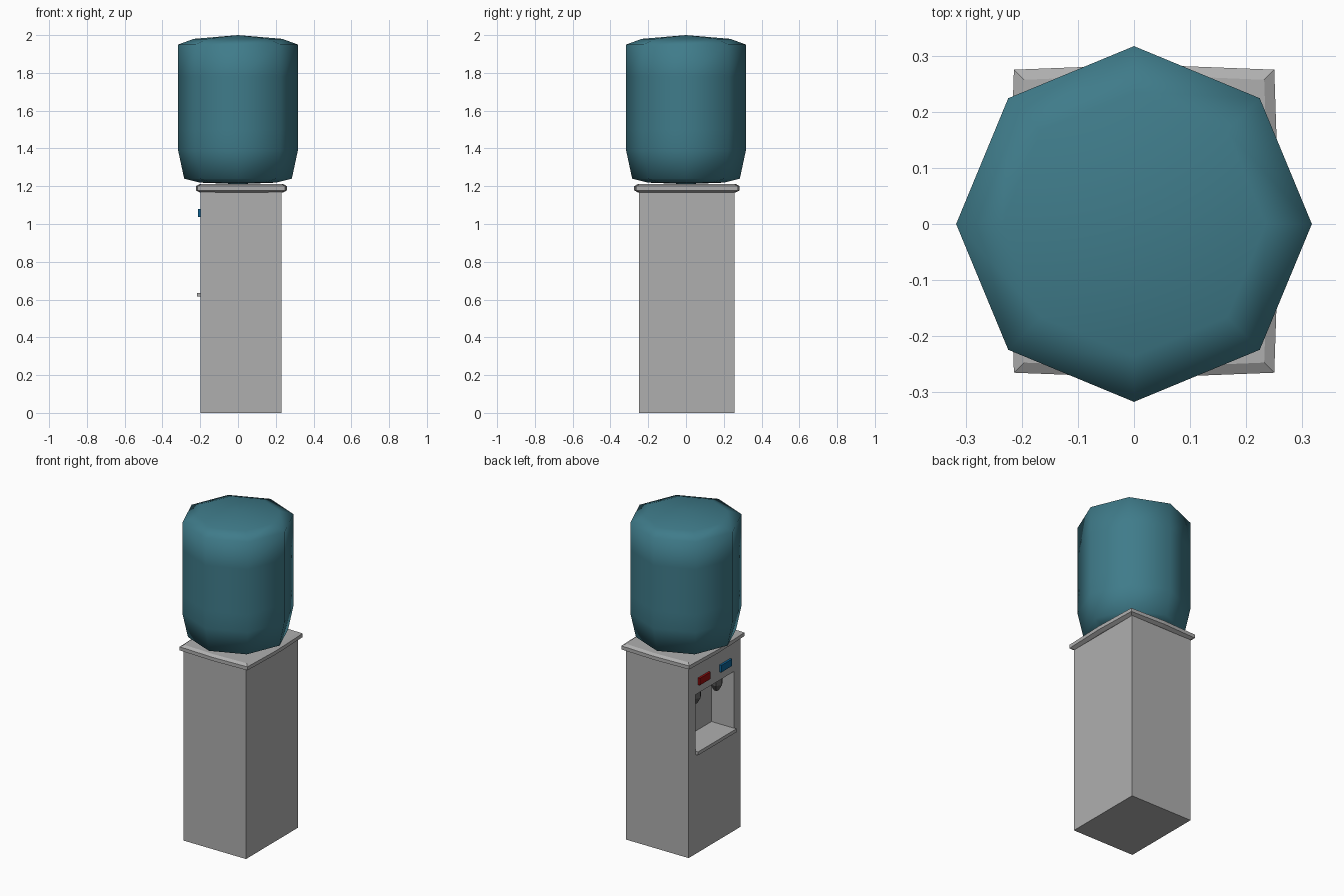
import bpy, bmesh
from math import cos, sin, pi

if "Cube" in bpy.data.objects:
    bpy.data.objects.remove(bpy.data.objects["Cube"])

GREY = (0.43, 0.43, 0.43)
DARK = (0.1, 0.1, 0.1)


def add_object(name, bm, color=GREY, smooth=False):
    bmesh.ops.recalc_face_normals(bm, faces=bm.faces)
    for f in bm.faces:
        f.smooth = smooth
    me = bpy.data.meshes.new(name)
    bm.to_mesh(me)
    bm.free()
    ob = bpy.data.objects.new(name, me)
    bpy.context.collection.objects.link(ob)
    mat = bpy.data.materials.new(name + "_colour")
    mat.diffuse_color = (*color, 1)
    mat.use_nodes = True
    mat.node_tree.nodes["Principled BSDF"].inputs["Base Color"].default_value = mat.diffuse_color
    me.materials.append(mat)
    return ob


def box(name, x, y, z, color=GREY):
    bm = bmesh.new()
    bmesh.ops.create_cube(bm, size=1)
    for v in bm.verts:
        v.co = [lo + (c + 0.5) * (hi - lo) for c, (lo, hi) in zip(v.co, (x, y, z))]
    return add_object(name, bm, color)


def loft(name, rings, bottom=None, top=None, color=GREY, smooth=False):
    """Skin a stack of equal-sized rings; close the ends with a fan or a cap."""
    bm = bmesh.new()
    loops = [[bm.verts.new(p) for p in r] for r in rings]
    n = len(loops[0])
    for a, b in zip(loops, loops[1:]):
        for i in range(n):
            j = (i + 1) % n
            bm.faces.new((a[i], a[j], b[j], b[i]))
    for loop, tip in ((loops[0], bottom), (loops[-1], top)):
        if tip:
            t = bm.verts.new(tip)
            for i in range(n):
                bm.faces.new((loop[i], loop[(i + 1) % n], t))
        else:
            bm.faces.new(loop)
    return add_object(name, bm, color, smooth)


def circle(r, z, n=8, x=0, y=0):
    return [(x + r * cos(2 * pi * i / n), y + r * sin(2 * pi * i / n), z) for i in range(n)]


# cabinet with dispensing recess on the -x side
cabinet = box("cabinet", (-0.198, 0.23), (-0.25, 0.257), (0, 1.172))
cutter = box("recess_cutter", (-0.3, -0.045), (-0.185, 0.19), (0.635, 0.985))
cutter.hide_render = True
cutter.display_type = 'WIRE'
cut = cabinet.modifiers.new("recess", 'BOOLEAN')
cut.operation = 'DIFFERENCE'
cut.object = cutter
cut.solver = 'EXACT'

# drip ledge at the foot of the recess
box("drip_ledge", (-0.216, -0.195), (-0.185, 0.19), (0.615, 0.636))


# chamfered lid with slightly bowed sides
def lid_ring(inset, z):
    cx, cy = 0.018, 0.005
    hx, hy, bow = 0.232 - inset, 0.27 - inset, 0.009
    signs = [(1, 0), (1, 1), (0, 1), (-1, 1), (-1, 0), (-1, -1), (0, -1), (1, -1)]
    return [(cx + sx * (hx + (bow if sy == 0 else 0)),
             cy + sy * (hy + (bow if sx == 0 else 0)), z) for sx, sy in signs]


loft("lid", [lid_ring(0.02, 1.167), lid_ring(0, 1.178),
             lid_ring(0, 1.2), lid_ring(0.018, 1.211)])

# eight-sided water bottle
profile = [(0.2, 1.219), (0.285, 1.24), (0.317, 1.39), (0.317, 1.5),
           (0.317, 1.78), (0.317, 1.95), (0.235, 1.98)]
loft("water_bottle", [circle(r, z) for r, z in profile],
     (0, 0, 1.211), (0, 0, 2.0), (0.05, 0.2, 0.255), True)

# hot and cold buttons with a tapered tap below each
for name, s, color in (("hot", 1, (0.3, 0.004, 0.004)), ("cold", -1, (0.004, 0.12, 0.29))):
    y = 0.008 + s * 0.105
    box(name + "_button", (-0.211, -0.195), (y - 0.053, y + 0.053), (1.037, 1.08), color)
    loft(name + "_tap", [circle(0.015, 0.89, 6, -0.14, y), circle(0.038, 0.93, 6, -0.14, y),
                         circle(0.038, 0.987, 6, -0.14, y)], color=DARK)
